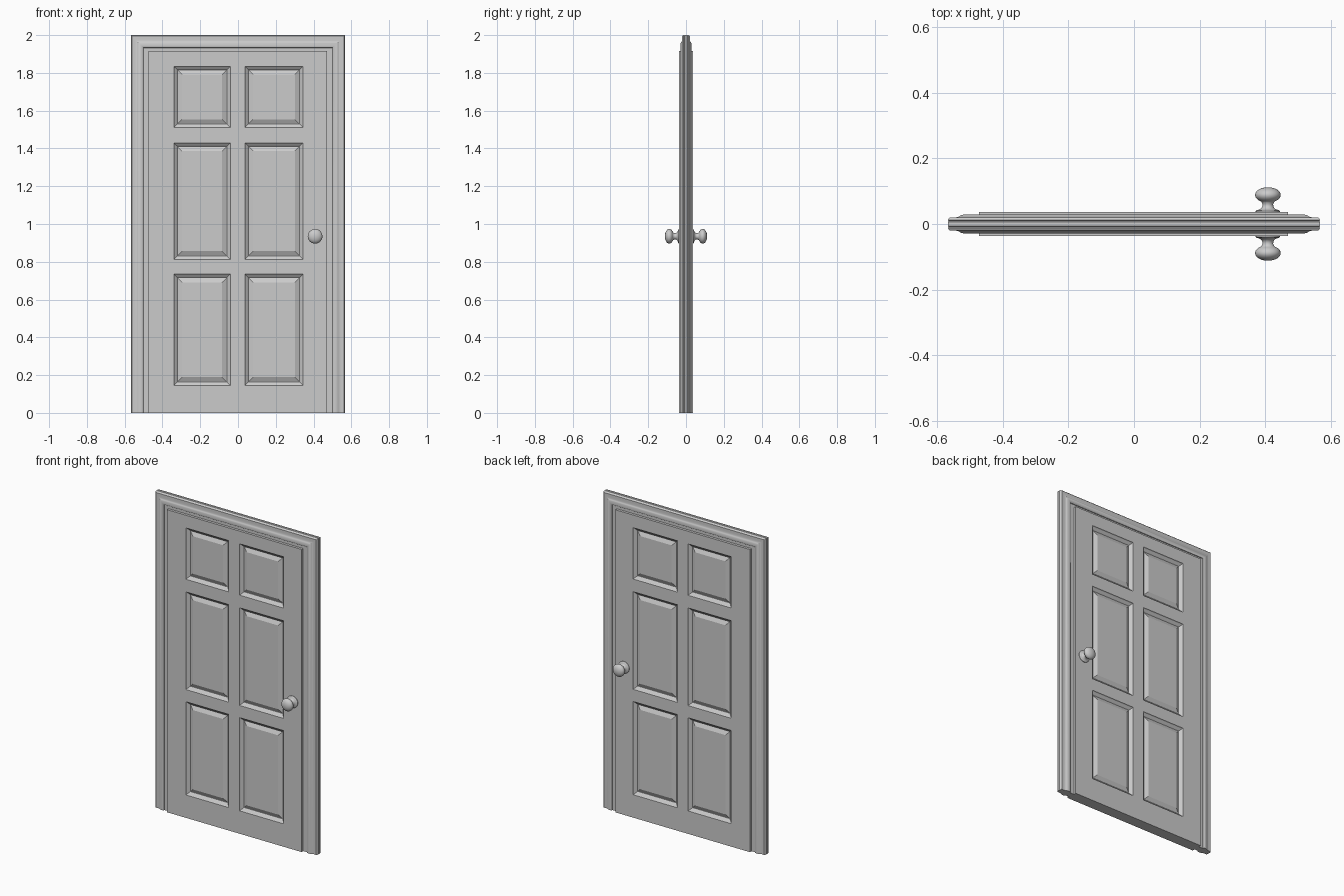
import bpy, bmesh, math
from mathutils import Vector

if "Cube" in bpy.data.objects:
    bpy.data.objects.remove(bpy.data.objects["Cube"])

HALF_W, HEIGHT, SLAB_Y = 0.567, 2.0, 0.036


def finish(name, bm, mirror=False, smooth=None):
    bmesh.ops.recalc_face_normals(bm, faces=bm.faces)
    mesh = bpy.data.meshes.new(name)
    bm.to_mesh(mesh)
    bm.free()
    ob = bpy.data.objects.new(name, mesh)
    bpy.context.collection.objects.link(ob)
    if smooth:
        bpy.ops.object.select_all(action='DESELECT')
        ob.select_set(True)
        bpy.context.view_layer.objects.active = ob
        bpy.ops.object.shade_smooth_by_angle(angle=math.radians(smooth))
    if mirror:  # copy front to back
        mod = ob.modifiers.new("front_to_back", 'MIRROR')
        mod.use_axis = (False, True, False)
        mod.merge_threshold = 0.0001
    return ob


# Frame: moulded casing profile swept up, across and down with mitred corners
def build_frame():
    half = [(0.0, 0.006), (0.003, 0.009), (0.0, 0.012), (0.002, 0.017),
            (0.006, 0.020), (0.022, 0.020), (0.030, 0.021), (0.037, 0.025),
            (0.043, 0.028), (0.055, 0.029), (0.061, 0.028), (0.066, 0.024),
            (0.067, 0.020), (0.110, 0.020)]
    profile = [(d, -y) for d, y in half] + [(d, y) for d, y in reversed(half)]
    bm = bmesh.new()
    rings = []
    for side, top in ((-1, 0), (-1, 1), (1, 1), (1, 0)):
        rings.append([bm.verts.new((side * (HALF_W - d), y, (HEIGHT - d) * top))
                      for d, y in profile])
    n = len(profile)
    for a, b in zip(rings, rings[1:]):
        for i in range(n):
            j = (i + 1) % n
            bm.faces.new((a[i], a[j], b[j], b[i]))
    bm.faces.new(rings[0])
    bm.faces.new(rings[-1])
    finish("door_frame", bm, smooth=35)


# Door leaf: gridded front face with six raised panels, mirrored to the back
def build_leaf():
    xs = [-0.473, -0.340, -0.040, 0.036, 0.345, 0.470]
    zs = [0.0, 0.145, 0.735, 0.812, 1.43, 1.51, 1.835, 1.915]
    bm = bmesh.new()
    grid = [[bm.verts.new((x, -SLAB_Y, z)) for z in zs] for x in xs]
    panels = []
    for i in range(len(xs) - 1):
        for k in range(len(zs) - 1):
            face = bm.faces.new((grid[i][k], grid[i + 1][k],
                                 grid[i + 1][k + 1], grid[i][k + 1]))
            if i % 2 and k % 2:
                panels.append(face)
    bm.normal_update()
    # edge walls run back to the centre plane
    rim = [e for e in bm.edges if e.is_boundary]
    wall = bmesh.ops.extrude_edge_only(bm, edges=rim)["geom"]
    for v in wall:
        if isinstance(v, bmesh.types.BMVert):
            v.co.y = 0
    # sticking moulding, groove, bevel and raised field
    for width, depth in ((0.003, -0.005), (0.012, -0.009),
                         (0.004, -0.004), (0.003, 0.0), (0.022, 0.011)):
        bmesh.ops.inset_individual(bm, faces=panels, thickness=width,
                                   depth=depth, use_even_offset=True)
    finish("door_leaf", bm, mirror=True)


# Knob: rosette, neck and flattened round grip turned on one axis
def build_knob(x, z, steps=32):
    profile = [(0.037, 0.034), (0.037, 0.039), (0.034, 0.042), (0.027, 0.044),
               (0.021, 0.047), (0.017, 0.053), (0.016, 0.060), (0.019, 0.066)]
    for i in range(13):
        t = math.radians(-58 + 148 * i / 12)
        profile.append((max(0.039 * math.cos(t), 0.0), 0.0885 + 0.0235 * math.sin(t)))
    bm = bmesh.new()
    vs = [bm.verts.new((x + r, -h, z)) for r, h in profile]
    es = [bm.edges.new(p) for p in zip(vs, vs[1:])]
    bmesh.ops.spin(bm, geom=vs + es, cent=Vector((x, 0, z)), axis=(0, 1, 0),
                   angle=math.tau, steps=steps)
    bmesh.ops.remove_doubles(bm, verts=bm.verts, dist=0.0002)
    finish("door_knobs", bm, mirror=True, smooth=40)


build_frame()
build_leaf()
build_knob(0.408, 0.935)
